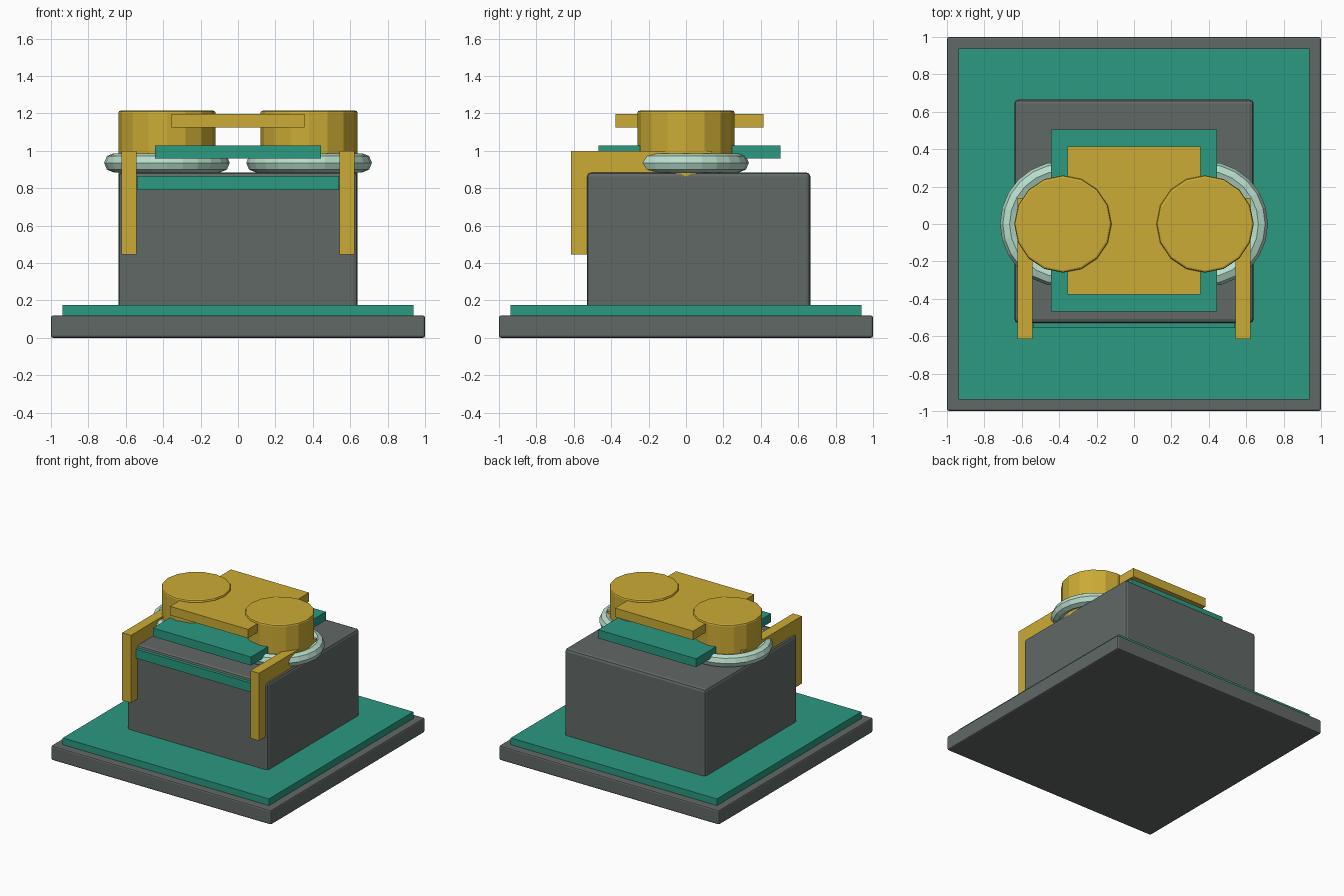
import bpy

old = bpy.data.objects.get("Cube")
if old:
    bpy.data.objects.remove(old, do_unlink=True)


def material(name, rgb):
    mat = bpy.data.materials.new(name)
    mat.use_nodes = True
    mat.diffuse_color = (*rgb, 1)
    mat.node_tree.nodes["Principled BSDF"].inputs["Base Color"].default_value = (*rgb, 1)
    return mat


GREY = material("dark grey", (0.12, 0.14, 0.13))
TEAL = material("teal", (0.024, 0.32, 0.22))
GOLD = material("gold", (0.60, 0.41, 0.035))
MINT = material("pale mint", (0.48, 0.73, 0.60))


def finish(name, mat, bevel=0):
    obj = bpy.context.object
    obj.name = name
    obj.data.materials.append(mat)
    if bevel:
        mod = obj.modifiers.new("soft edges", "BEVEL")
        mod.width = bevel
        mod.segments = 2
        mod.limit_method = "ANGLE"
        mod.angle_limit = 0.8
    return obj


def box(name, mat, x, y, z, bevel=0):
    """Box from (low, high) ranges on each axis."""
    bpy.ops.mesh.primitive_cube_add(size=1)
    obj = finish(name, mat, bevel)
    for v in obj.data.vertices:
        v.co = [(lo + hi) / 2 + c * (hi - lo) for c, (lo, hi) in zip(v.co, (x, y, z))]
    return obj


def bracket(name, x):
    """L-shaped side profile, extruded across its thickness."""
    profile = [(-0.615, 0.445), (-0.53, 0.445), (-0.53, 0.84),
               (0.14, 0.84), (0.14, 1.0), (-0.615, 1.0)]
    n = len(profile)
    verts = [(side, y, z) for side in x for y, z in profile]
    faces = [tuple(reversed(range(n))), tuple(range(n, 2 * n))]
    faces += [(i, (i + 1) % n, (i + 1) % n + n, i + n) for i in range(n)]
    mesh = bpy.data.meshes.new(name)
    mesh.from_pydata(verts, [], faces)
    mesh.materials.append(GOLD)
    bpy.context.collection.objects.link(bpy.data.objects.new(name, mesh))


# Stepped base and main block
box("base_slab", GREY, (-1, 1), (-1, 1), (0, 0.12), 0.012)
box("base_plate", TEAL, (-0.937, 0.937), (-0.937, 0.937), (0.10, 0.175))
box("main_block", GREY, (-0.64, 0.64), (-0.53, 0.665), (0.15, 0.885), 0.022)
box("front_strip", TEAL, (-0.54, 0.54), (-0.555, -0.50), (0.79, 0.865))

# Floating upper plates
box("lower_deck", TEAL, (-0.445, 0.445), (-0.468, 0.505), (0.96, 1.03))
box("upper_deck", GOLD, (-0.355, 0.355), (-0.377, 0.415), (1.125, 1.198))

# Paired drums, rings and brackets
for side, s in (("left", 1), ("right", -1)):
    bpy.ops.mesh.primitive_cylinder_add(vertices=16, radius=0.26, depth=0.415,
                                        location=(s * 0.38, 0, 1.0075))
    finish(side + "_drum", GOLD, 0.012)
    bpy.ops.mesh.primitive_torus_add(major_segments=24, minor_segments=8,
                                     major_radius=0.285, minor_radius=0.051,
                                     location=(s * 0.38, 0, 0.936))
    finish(side + "_ring", MINT)
    bracket(side + "_bracket", sorted((s * 0.542, s * 0.622)))
